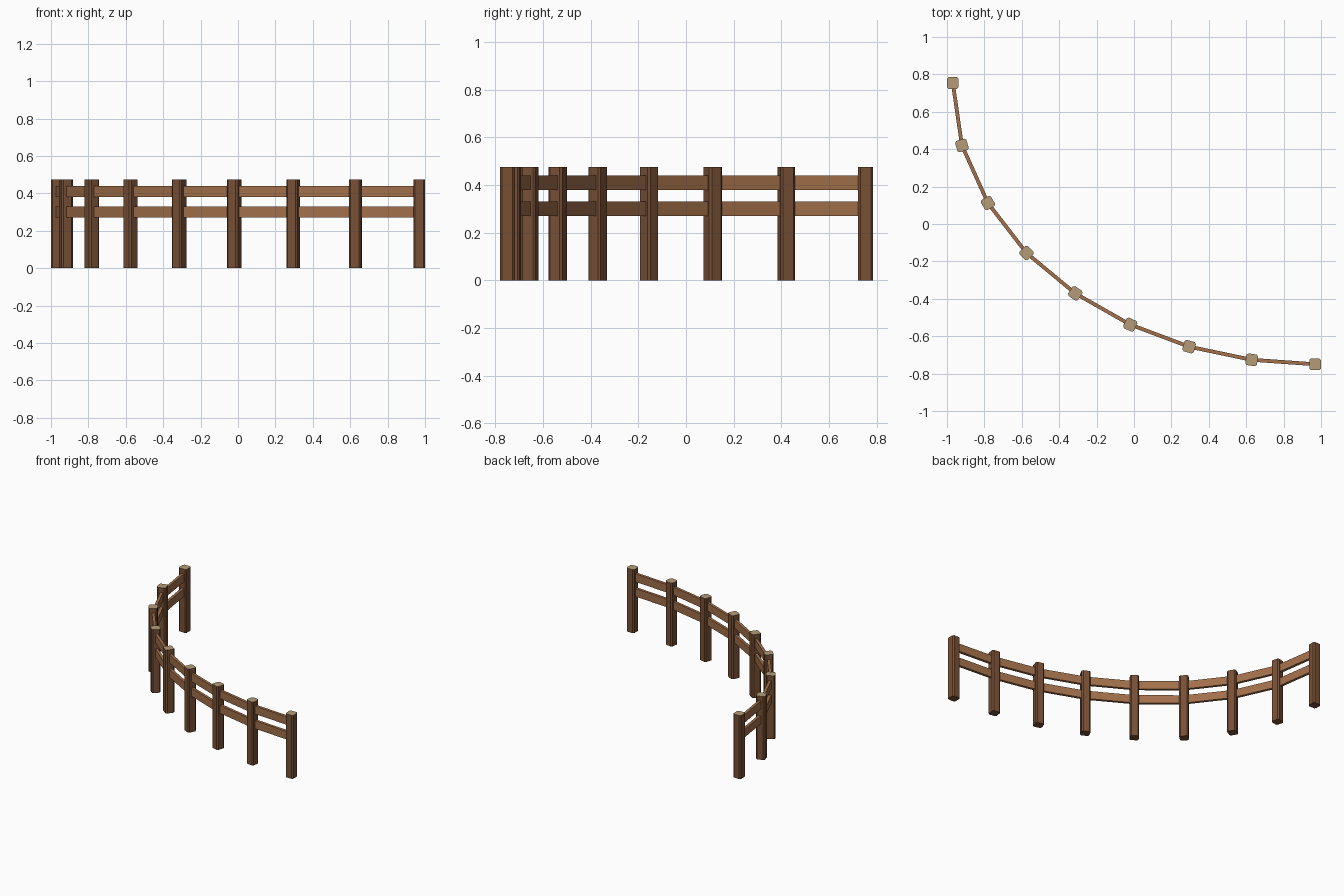
import bpy, bmesh, math
from mathutils import Vector

if "Cube" in bpy.data.objects:
    bpy.data.objects.remove(bpy.data.objects["Cube"])

HALF, CUT, HEIGHT = 0.0315, 0.009, 0.475     # post half width, corner chamfer, height
RAIL_T, RAIL_H = 0.02, 0.06
RAIL_Z = (0.30, 0.41)

PATH = [Vector(p) for p in (
    (-0.9685, 0.754), (-0.92, 0.42), (-0.781, 0.112), (-0.575, -0.155),
    (-0.314, -0.371), (-0.02, -0.538), (0.295, -0.656), (0.629, -0.726),
    (0.9685, -0.75))]


def material(name, rgb):
    m = bpy.data.materials.new(name)
    m.diffuse_color = (*rgb, 1)
    m.use_nodes = True
    m.node_tree.nodes["Principled BSDF"].inputs["Base Color"].default_value = m.diffuse_color
    return m


BARK = material("post_wood", (0.19, 0.08, 0.036))
END = material("cut_wood", (0.46, 0.33, 0.19))
PLANK = material("rail_wood", (0.36, 0.16, 0.068))


def add(name, bm, mats, loc, angle):
    bmesh.ops.recalc_face_normals(bm, faces=bm.faces)
    me = bpy.data.meshes.new(name)
    bm.to_mesh(me)
    bm.free()
    for m in mats:
        me.materials.append(m)
    ob = bpy.data.objects.new(name, me)
    ob.location = loc
    ob.rotation_euler.z = angle
    bpy.context.collection.objects.link(ob)


def post(name, p, angle):
    # square profile with cut corners, pale wood on the sawn top
    a, b = HALF, HALF - CUT
    ring = [(a, -b), (a, b), (b, a), (-b, a), (-a, b), (-a, -b), (-b, -a), (b, -a)]
    bm = bmesh.new()
    base = bm.faces.new([bm.verts.new((x, y, 0)) for x, y in ring])
    ext = bmesh.ops.extrude_face_region(bm, geom=[base], use_keep_orig=True)["geom"]
    for g in ext:
        if isinstance(g, bmesh.types.BMVert):
            g.co.z = HEIGHT
        elif isinstance(g, bmesh.types.BMFace):
            g.material_index = 1
    add(name, bm, (BARK, END), (p.x, p.y, 0), angle)


def rail(name, p, q, z):
    # straight board from post centre to post centre
    d, mid = q - p, (p + q) / 2
    bm = bmesh.new()
    bmesh.ops.create_cube(bm, size=1)
    bmesh.ops.scale(bm, vec=(d.length, RAIL_T, RAIL_H), verts=bm.verts)
    add(name, bm, (PLANK,), (mid.x, mid.y, z), math.atan2(d.y, d.x))


# posts turn with the curve; the two end posts stand square
last = len(PATH) - 1
for i, p in enumerate(PATH):
    angle = 0.0
    if 0 < i < last:
        t = (p - PATH[i - 1]).normalized() + (PATH[i + 1] - p).normalized()
        angle = math.atan2(t.y, t.x)
    post(f"post_{i + 1}", p, angle)

# two rails per bay
for i in range(last):
    for label, z in zip(("lower", "upper"), RAIL_Z):
        rail(f"{label}_rail_{i + 1}", PATH[i], PATH[i + 1], z)
